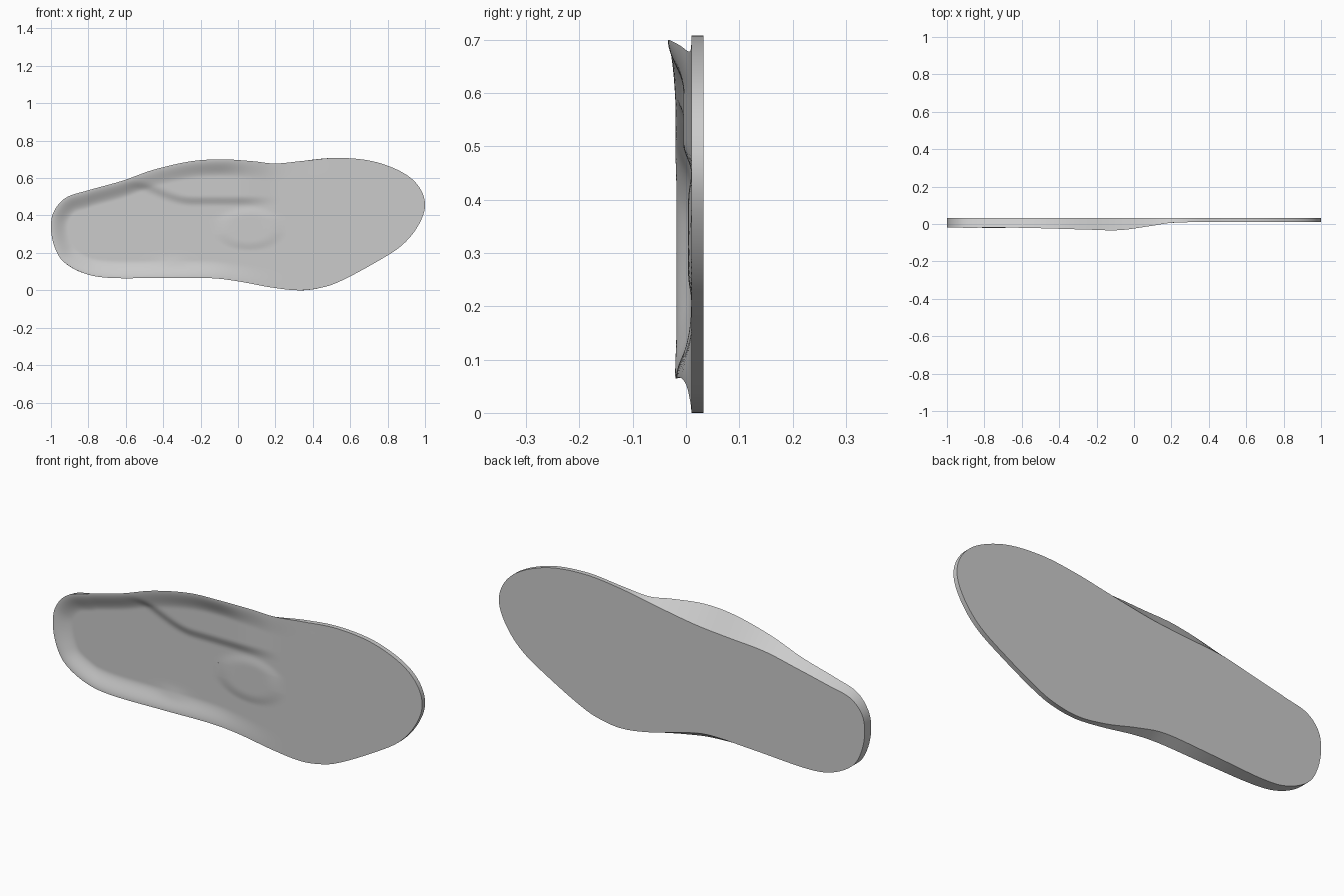
import bpy, bmesh
from math import exp

if "Cube" in bpy.data.objects:
    bpy.data.objects.remove(bpy.data.objects["Cube"])

# Outline control points: x, z, inset of the flat back, height (y) of the front rim
RIM = [
    (-1, .33, 0, -.018), (-.985, .42, 0, -.018), (-.92, .495, .01, -.02),
    (-.8, .535, .02, -.02), (-.62, .585, .03, -.02), (-.45, .645, .055, -.024),
    (-.25, .69, .085, -.03), (-.08, .70, .08, -.033), (.08, .69, .045, -.012),
    (.2, .678, .012, .006), (.35, .692, 0, .01), (.53, .708, 0, .01),
    (.72, .69, 0, .01), (.88, .63, 0, .01), (.97, .55, 0, .01), (1, .45, 0, .01),
    (.96, .34, 0, .01), (.87, .235, 0, .01), (.72, .14, 0, .01), (.55, .05, 0, .01),
    (.45, .015, 0, .01), (.33, 0, 0, .01), (.18, .015, .006, .009),
    (0, .048, .02, .002), (-.15, .065, .03, -.008), (-.4, .066, .02, -.017),
    (-.68, .066, .006, -.02), (-.82, .09, 0, -.02), (-.93, .15, 0, -.018),
    (-.98, .23, 0, -.018)]
BACK, FLOOR, STEPS, RINGS = .033, .01, 8, 36


def smooth(t):
    t = min(1, max(0, t))
    return t * t * (3 - 2 * t)


def closed_spline(pts, steps):
    out, n = [], len(pts)
    for i in range(n):
        a, b, c, d = (pts[(i + k) % n] for k in (-1, 0, 1, 2))
        for s in range(steps):
            t = s / steps
            out.append([.5 * (2 * q + (r - p) * t + (2 * p - 5 * q + 4 * r - w) * t * t
                              + (3 * q - p - 3 * r + w) * t ** 3)
                        for p, q, r, w in zip(a, b, c, d)])
    return out


def base_surface(x, z):
    # arch shelf above a curved crease, fading out towards the forefoot
    crease = .45 + .11 * smooth((-.25 - x) / .38)
    shelf = .015 * smooth((z - crease) / .055) * smooth((.24 - x) / .25) * smooth((x + .68) / .2)
    # low rounded pad behind the ball of the foot
    r2 = ((x - .06) / .2) ** 2 + ((z - .33) / .12) ** 2
    pad = .006 * smooth((1 - r2) / .7)
    # small swelling where the outer heel wall ends
    knob = .004 * exp(-((x + .36) / .07) ** 2 - ((z - .145) / .03) ** 2)
    return FLOOR - shelf - pad - knob


outline = closed_spline(RIM, STEPS)
bm = bmesh.new()
loops = []

# flat back outline
loops.append([bm.verts.new((x, BACK, z + (inset if z < .35 else -inset)))
              for x, z, inset, y in outline])

# contoured front, in rings from the rim towards the long axis
for k in range(RINGS + 1):
    r = .9 * (k / RINGS) ** 1.3
    ring = []
    for x, z, inset, rim_y in outline:
        ax = min(.65, max(-.78, x))
        az = .335 + .05 * ax
        dist = r * ((x - ax) ** 2 + (z - az) ** 2) ** .5
        px, pz = x + (ax - x) * r, z + (az - z) * r
        f = smooth(1 - dist / .095)
        y = base_surface(px, pz) * (1 - f) + rim_y * f
        ring.append(bm.verts.new((px, y, pz)))
    loops.append(ring)

# join the loops and close both ends
n = len(outline)
for a, b in zip(loops, loops[1:]):
    for i in range(n):
        j = (i + 1) % n
        bm.faces.new((a[i], a[j], b[j], b[i]))
bm.faces.new(loops[0])
cap = bm.faces.new(loops[-1])
bmesh.ops.triangulate(bm, faces=[cap])
bmesh.ops.recalc_face_normals(bm, faces=bm.faces)

mesh = bpy.data.meshes.new("insole")
bm.to_mesh(mesh)
bm.free()
insole = bpy.data.objects.new("insole", mesh)
bpy.context.collection.objects.link(insole)
bpy.context.view_layer.objects.active = insole
insole.select_set(True)
bpy.ops.object.shade_smooth_by_angle(angle=.6)
